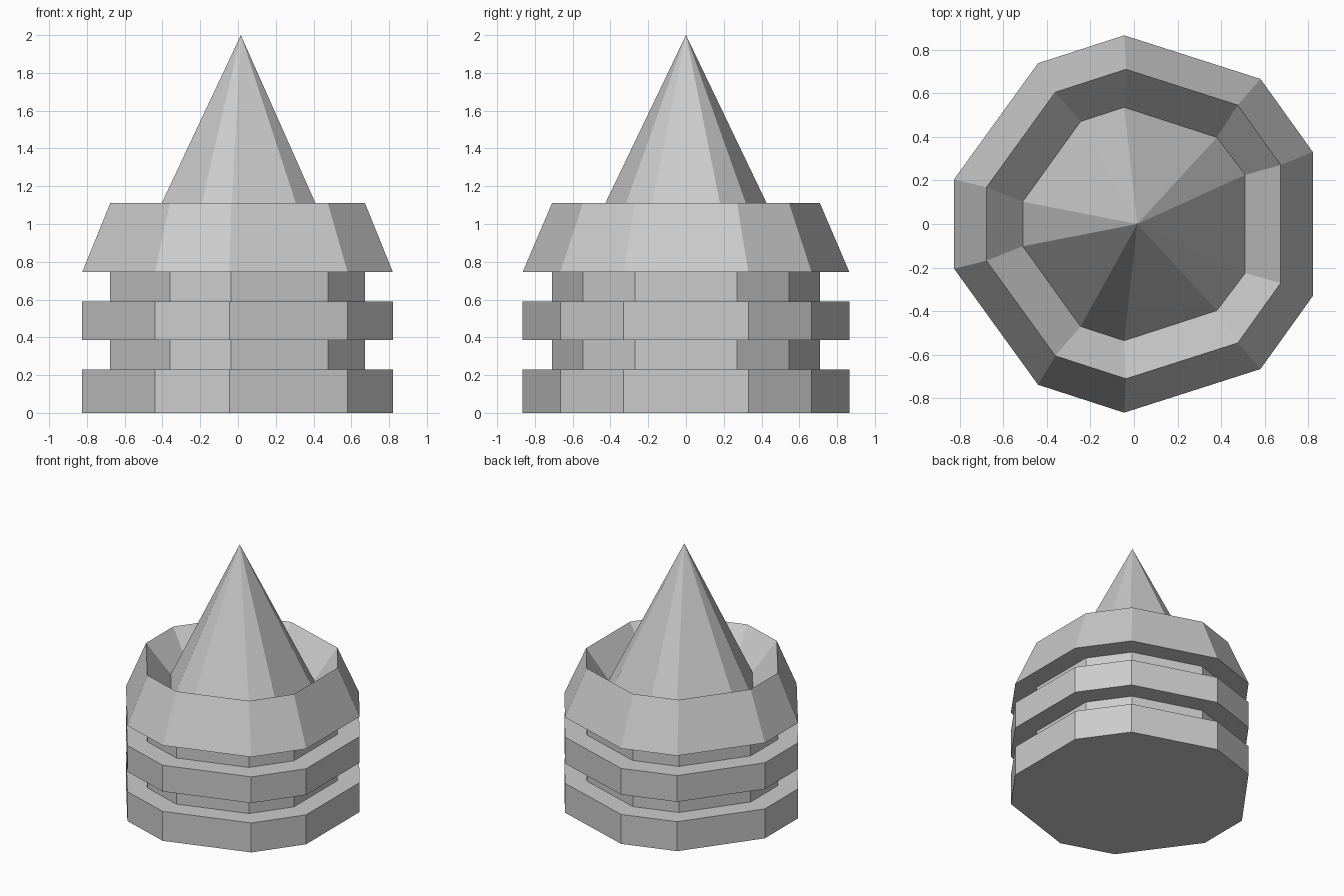
import bpy
import bmesh

if "Cube" in bpy.data.objects:
    bpy.data.objects.remove(bpy.data.objects["Cube"])

# Half outlines (y >= 0), right to left; mirrored across y to make ten-sided rings
OUTER = [(0.82, 0.33), (0.58, 0.665), (-0.045, 0.865), (-0.44, 0.737), (-0.825, 0.205)]
SPIRE = [(0.51, 0.225), (0.38, 0.397), (-0.045, 0.535), (-0.245, 0.47), (-0.51, 0.102)]
NECK = 0.82


def ring(half, z, scale=1.0):
    pts = half + [(x, -y) for x, y in reversed(half)]
    return [(x * scale, y * scale, z) for x, y in pts]


def loft(name, rings, bottom=False, apex=None):
    """Skin flat quads between successive rings, with optional end closures."""
    bm = bmesh.new()
    loops = [[bm.verts.new(p) for p in r] for r in rings]
    n = len(loops[0])
    for a, b in zip(loops, loops[1:]):
        for i in range(n):
            j = (i + 1) % n
            bm.faces.new((a[i], a[j], b[j], b[i]))
    if bottom:
        bm.faces.new(loops[0][::-1])
    if apex:
        tip = bm.verts.new(apex)
        for i in range(n):
            bm.faces.new((loops[-1][i], loops[-1][(i + 1) % n], tip))
    mesh = bpy.data.meshes.new(name)
    bm.to_mesh(mesh)
    bm.free()
    obj = bpy.data.objects.new(name, mesh)
    bpy.context.collection.objects.link(obj)
    return obj


# Ribbed body: two wide bands separated by narrow grooves
body_profile = [(0, 1), (0.23, 1), (0.23, NECK), (0.385, NECK),
                (0.385, 1), (0.59, 1), (0.59, NECK), (0.745, NECK)]
loft("ribbed_body", [ring(OUTER, z, s) for z, s in body_profile], bottom=True)

# Flared collar: underside, tapering outside, sloping inner wall
loft("flared_collar", [ring(OUTER, 0.745, NECK), ring(OUTER, 0.745),
                       ring(OUTER, 1.11, NECK), ring(SPIRE, 0.885)])

# Pointed spire rising from the bottom of the collar
loft("spire", [ring(SPIRE, 0.885)], apex=(0.015, 0, 2.0))
